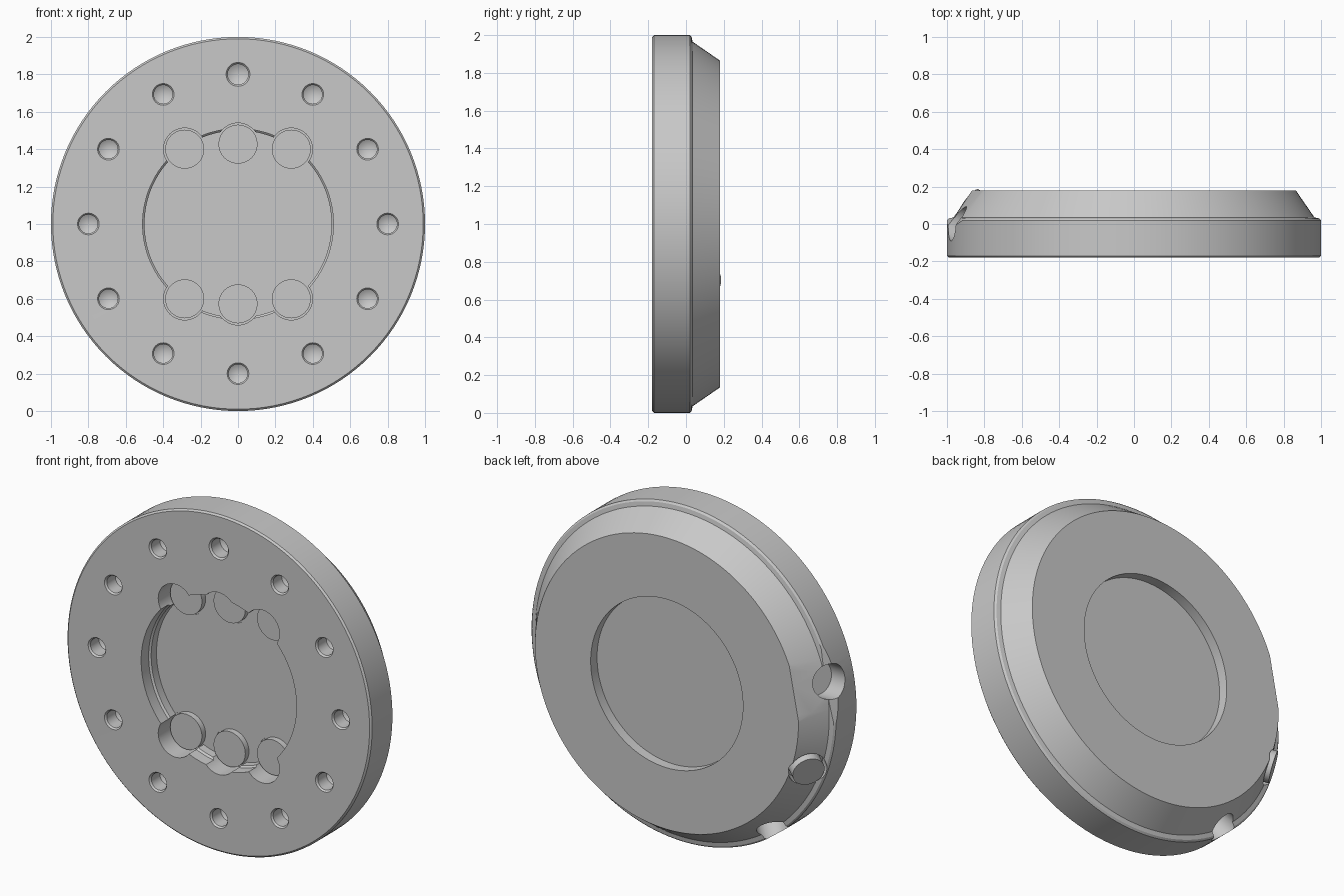
import bpy, bmesh
from math import sin, cos, pi, radians
from mathutils import Matrix, Vector

cube = bpy.data.objects.get("Cube")
if cube:
    bpy.data.objects.remove(cube, do_unlink=True)

grey = bpy.data.materials.new("plain grey")
grey.use_nodes = True
grey.diffuse_color = (0.58, 0.58, 0.58, 1)
grey.node_tree.nodes["Principled BSDF"].inputs["Base Color"].default_value = grey.diffuse_color

CENTRE = Vector((0, 0, 1))
BACK = Vector((0, 1, 0))


def turn(bm, profile, origin, axis, steps):
    """Revolve (radius, height) points about an axis through origin."""
    part = bmesh.new()
    verts = [part.verts.new((r, 0, h)) for r, h in profile]
    edges = [part.edges.new(pair) for pair in zip(verts, verts[1:])]
    bmesh.ops.spin(part, geom=verts + edges, cent=(0, 0, 0), axis=(0, 0, 1),
                   angle=2 * pi, steps=steps, use_duplicate=False)
    bmesh.ops.remove_doubles(part, verts=part.verts, dist=0.0001)
    bmesh.ops.recalc_face_normals(part, faces=part.faces)
    turned = axis.to_track_quat('Z', 'Y').to_matrix().to_4x4()
    part.transform(Matrix.Translation(origin) @ turned)
    mesh = bpy.data.meshes.new("part")
    part.to_mesh(mesh)
    part.free()
    bm.from_mesh(mesh)
    bpy.data.meshes.remove(mesh)


def plug(bm, r, low, high, origin, axis):
    turn(bm, [(0, low), (r, low), (r, high), (0, high)], origin, axis, 48)


def make(name, bm):
    mesh = bpy.data.meshes.new(name)
    bm.to_mesh(mesh)
    bm.free()
    mesh.materials.append(grey)
    obj = bpy.data.objects.new(name, mesh)
    bpy.context.collection.objects.link(obj)
    return obj


def activate(obj):
    bpy.ops.object.select_all(action='DESELECT')
    obj.select_set(True)
    bpy.context.view_layer.objects.active = obj


def cut(target, bm):
    cutter = make("cutter", bm)
    cutter.hide_render = True
    mod = target.modifiers.new("cut", 'BOOLEAN')
    mod.object, mod.operation, mod.solver = cutter, 'DIFFERENCE', 'EXACT'
    activate(target)
    bpy.ops.object.modifier_apply(modifier=mod.name)
    bpy.data.objects.remove(cutter, do_unlink=True)


def rim_frame(angle, tilt, r, y):
    """Point on the right-hand rim and an outward axis leaning to the back."""
    radial = Vector((-cos(radians(angle)), 0, sin(radians(angle))))
    t = radians(tilt)
    return CENTRE + radial * r + BACK * y, radial * cos(t) + BACK * sin(t)


# Main disc with front bore, bevelled back and shallow back recess
bm = bmesh.new()
turn(bm, [(0, -.05), (.5, -.05), (.5, -.1), (.51, -.11), (.51, -.18), (.99, -.18),
          (1, -.17), (1, .02), (.99, .03), (.965, .035), (.865, .18),
          (.5, .18), (.5, .12), (0, .12)], CENTRE, BACK, 128)
disc = make("main_disc", bm)

# Ring of drilled holes with conical bottoms
bm = bmesh.new()
for i in range(12):
    a = i * pi / 6
    k = 1.1 if i == 0 else 1
    turn(bm, [(0, -.25), (.058 * k, -.25), (.058 * k, -.18), (.05 * k, -.17),
              (.05 * k, -.09), (0, -.06)],
         CENTRE + Vector((sin(a) * .8, 0, cos(a) * .8)), BACK, 32)
cut(disc, bm)

# Round pockets along the top and bottom of the bore, each holding a disc
pockets, discs = bmesh.new(), bmesh.new()
for side in (-1, 1):
    for x, z in ((-.285, .4), (0, .427), (.285, .4)):
        spot = CENTRE + Vector((x, 0, z * side))
        plug(pockets, .113, -.25, -.045, spot, BACK)
        plug(discs, .104, -.08, -.03, spot, BACK)
cut(disc, pockets)
inserts = make("pocket_discs", discs)

# Flat on the bevelled edge beside the upper rim hole
origin, axis = rim_frame(11, 38, .85, .18)
bm = bmesh.new()
bmesh.ops.create_cube(bm, size=.6)
bm.transform(Matrix.Translation(origin + axis * .3)
             @ axis.to_track_quat('Z', 'Y').to_matrix().to_4x4())
cut(disc, bm)

# Three angled holes in the rim
bm = bmesh.new()
plug(bm, .1, -.13, .3, *rim_frame(12, 20, .966, .004))
plug(bm, .105, -.06, .2, *rim_frame(-19.5, 35, .92, .1))
plug(bm, .09, -.1, .3, *rim_frame(-52, 25, .966, .03))
cut(disc, bm)

# Button standing in the middle rim hole
bm = bmesh.new()
plug(bm, .09, -.08, .022, *rim_frame(-19.5, 35, .92, .1))
button = make("rim_button", bm)

for obj in (disc, inserts, button):
    activate(obj)
    bpy.ops.object.shade_smooth_by_angle(angle=radians(25))
